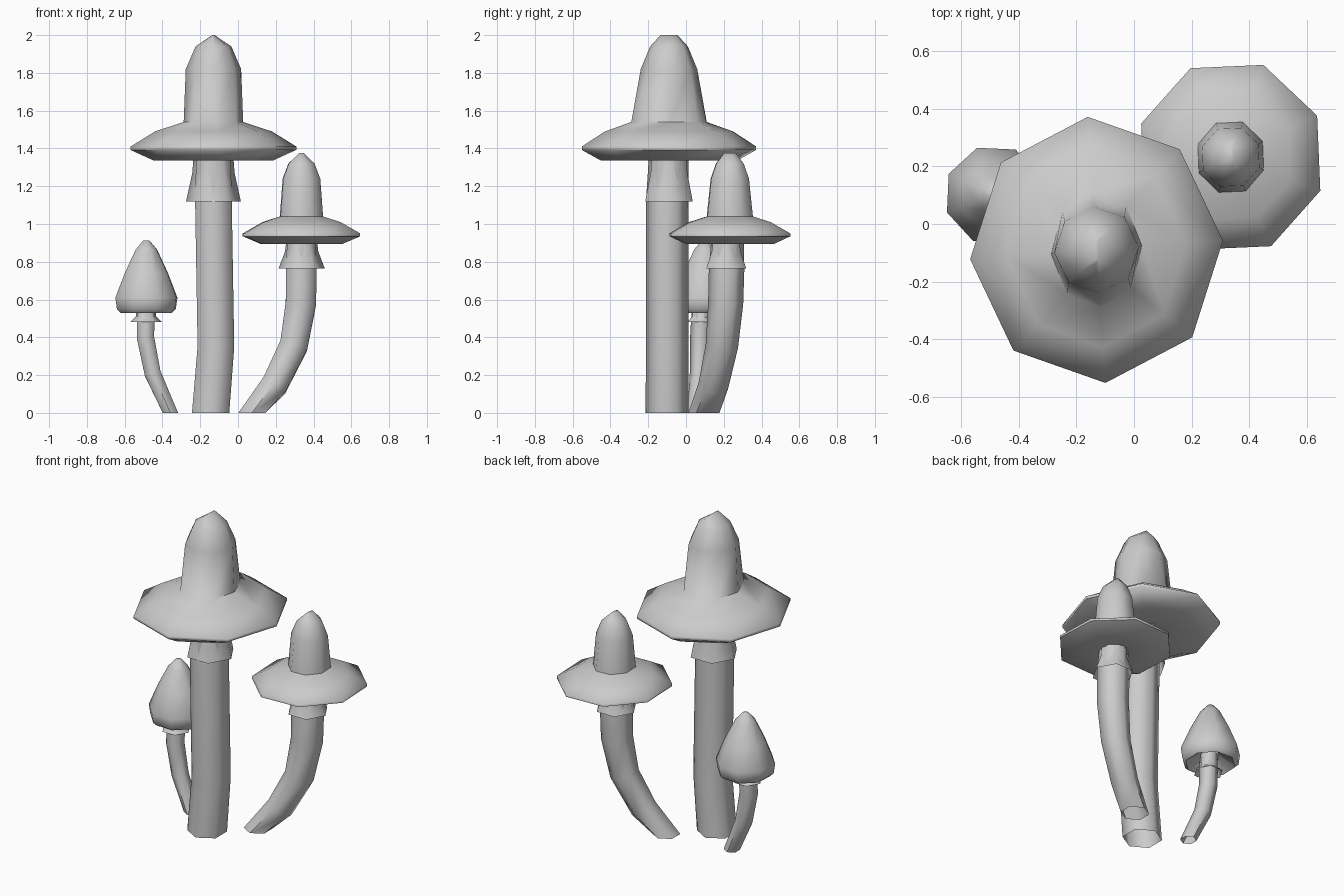
import bpy, bmesh
from math import sin, cos, pi, radians
from mathutils import Vector

if "Cube" in bpy.data.objects:
    bpy.data.objects.remove(bpy.data.objects["Cube"])


def loft(name, rings, cap_end=False, cap_start=False):
    """Skin a list of equal-length point rings into one object."""
    bm = bmesh.new()
    vr = [[bm.verts.new(p) for p in ring] for ring in rings]
    n = len(vr[0])
    for a, b in zip(vr, vr[1:]):
        for i in range(n):
            j = (i + 1) % n
            bm.faces.new((a[i], a[j], b[j], b[i]))
    if cap_start:
        bm.faces.new(vr[0][::-1])
    if cap_end:
        bm.faces.new(vr[-1])
    bmesh.ops.remove_doubles(bm, verts=bm.verts, dist=0.0005)
    me = bpy.data.meshes.new(name)
    bm.to_mesh(me)
    bm.free()
    ob = bpy.data.objects.new(name, me)
    bpy.context.collection.objects.link(ob)
    bpy.ops.object.select_all(action='DESELECT')
    ob.select_set(True)
    bpy.context.view_layer.objects.active = ob
    bpy.ops.object.shade_smooth_by_angle(angle=radians(62))
    return ob


def circle(n, rx, ry, turn):
    angles = [radians(turn) + 2 * pi * i / n for i in range(n)]
    return [Vector((rx * cos(a), ry * sin(a), 0)) for a in angles]


def cap(name, x, y, turn, profile):
    """Eight-sided cap; profile rows are (x radius, y radius, z), bottom to top."""
    rings = [[p + Vector((x, y, z)) for p in circle(8, rx, ry, turn)]
             for rx, ry, z in profile]
    loft(name, rings, cap_end=True)


def skirt(name, x, y, profile):
    """Six-sided flared collar, open below."""
    rings = [[p + Vector((x, y, z)) for p in circle(6, r, r, 0)] for r, z in profile]
    loft(name, rings)


def stem(name, path):
    """Six-sided bent stem; path rows are (x, y, z, radius)."""
    pts = [Vector(p[:3]) for p in path]
    rings = []
    for i, c in enumerate(pts):
        t = Vector((0, 0, 1))
        if 0 < i < len(pts) - 1:
            t = (pts[i + 1] - pts[i - 1]).normalized()
        q = Vector((0, 0, 1)).rotation_difference(t)
        rings.append([c + q @ p for p in circle(6, path[i][3], path[i][3], 30)])
    loft(name, rings)


# Large mushroom
stem("large_stem", [(-.145, -.10, 0, .114), (-.117, -.10, .35, .112),
                    (-.13, -.10, 1.12, .112), (-.13, -.09, 1.38, .105)])
skirt("large_skirt", -.13, -.09, [(.145, 1.12), (.112, 1.27), (.105, 1.36)])
cap("large_cap", -.13, -.09, 4, [
    (.09, .09, 1.36), (.315, .36, 1.335), (.44, .463, 1.392), (.44, .463, 1.41),
    (.31, .34, 1.49), (.158, .20, 1.54), (.147, .15, 1.82),
    (.095, .10, 1.94), (.006, .045, 2.0)])

# Medium mushroom
stem("medium_stem", [(.073, .095, 0, .082), (.192, .145, .145, .08), (.295, .19, .355, .086),
                     (.333, .21, .58, .093), (.335, .215, .765, .094), (.335, .22, .93, .085)])
skirt("medium_skirt", .337, .213, [(.122, .765), (.088, .855), (.08, .92)])
cap("medium_cap", .336, .232, 25, [
    (.07, .07, .915), (.232, .25, .895), (.331, .341, .935), (.331, .341, .95),
    (.22, .23, 1.01), (.122, .13, 1.04), (.106, .108, 1.24),
    (.074, .078, 1.32), (.012, .033, 1.376)])

# Small mushroom
stem("small_stem", [(-.358, .055, 0, .047), (-.452, .07, .21, .05),
                    (-.49, .075, .40, .053), (-.487, .08, .50, .053), (-.485, .09, .60, .05)])
skirt("small_skirt", -.487, .08, [(.086, .48), (.054, .51), (.054, .56)])
cap("small_cap", -.485, .10, 20, [
    (.045, .045, .60), (.145, .145, .53), (.166, .166, .55), (.175, .175, .61),
    (.122, .122, .74), (.06, .06, .865), (.018, .018, .912)])
